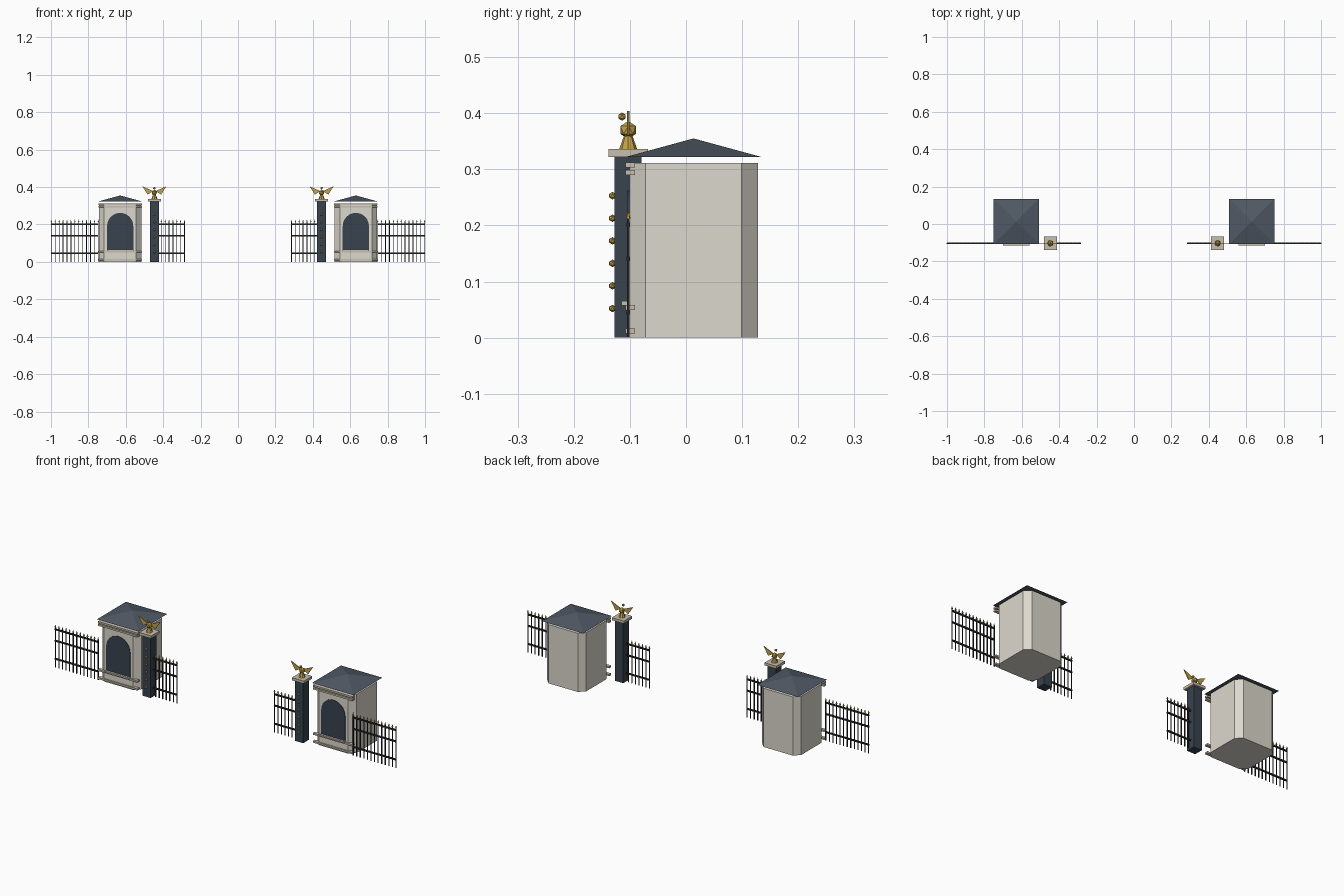
import bpy, bmesh
from math import pi, sin, cos, sqrt
from mathutils import Matrix

if "Cube" in bpy.data.objects:
    bpy.data.objects.remove(bpy.data.objects["Cube"])


def material(name, rgb):
    m = bpy.data.materials.new(name)
    m.diffuse_color = (*rgb, 1)
    m.use_nodes = True
    m.node_tree.nodes["Principled BSDF"].inputs["Base Color"].default_value = m.diffuse_color
    return m


STONE = material("stone", (0.72, 0.69, 0.61))
TRIM = material("trim_stone", (0.58, 0.52, 0.42))
SLATE = material("slate", (0.08, 0.10, 0.13))
DARK = material("dark_paint", (0.04, 0.055, 0.075))
IRON = material("iron", (0.02, 0.02, 0.025))
GOLD = material("gold", (0.55, 0.36, 0.07))


def finish(bm, name, mat):
    bmesh.ops.recalc_face_normals(bm, faces=bm.faces)
    me = bpy.data.meshes.new(name)
    bm.to_mesh(me)
    bm.free()
    me.materials.append(mat)
    ob = bpy.data.objects.new(name, me)
    bpy.context.collection.objects.link(ob)
    return ob


def add_box(bm, x0, x1, y0, y1, z0, z1):
    m = Matrix.Translation(((x0 + x1) / 2, (y0 + y1) / 2, (z0 + z1) / 2))
    bmesh.ops.create_cube(bm, size=1, matrix=m @ Matrix.Diagonal((x1 - x0, y1 - y0, z1 - z0, 1)))


def add_cone(bm, x, y, z0, z1, r0, r1, n, turn=0):
    bmesh.ops.create_cone(bm, cap_ends=True, segments=n, radius1=r0, radius2=r1, depth=z1 - z0,
                          matrix=Matrix.Translation((x, y, (z0 + z1) / 2)) @ Matrix.Rotation(turn, 4, 'Z'))


def add_ball(bm, x, y, z, r):
    bmesh.ops.create_icosphere(bm, subdivisions=1, radius=r, matrix=Matrix.Translation((x, y, z)))


def add_prism(bm, pts, offset):
    f = bm.faces.new([bm.verts.new(p) for p in pts])
    r = bmesh.ops.extrude_face_region(bm, geom=[f])
    bmesh.ops.translate(bm, vec=offset, verts=[v for v in r["geom"] if isinstance(v, bmesh.types.BMVert)])
    bmesh.ops.recalc_face_normals(bm, faces=bm.faces)


BX, BY, H, C = 0.63, 0.0135, 0.1145, 0.029   # booth centre, half size, chamfer
PX, FY = 0.447, -0.103                       # pillar x, fence line y

for s, side in ((-1, "left"), (1, "right")):
    bx, px = s * BX, s * PX

    # booth with chamfered corners
    bm = bmesh.new()
    k = H - C
    octagon = [(-k, -H), (k, -H), (H, -k), (H, k), (k, H), (-k, H), (-H, k), (-H, -k)]
    add_prism(bm, [(bx + x, BY + y, 0) for x, y in octagon], (0, 0, 0.311))
    finish(bm, f"booth_body_{side}", STONE)

    # pyramid roof
    bm = bmesh.new()
    add_cone(bm, bx, BY, 0.322, 0.355, 0.121 * sqrt(2), 0, 4, pi / 4)
    finish(bm, f"booth_roof_{side}", SLATE)

    # horizontal mouldings and window sill
    bm = bmesh.new()
    for z in (0.012, 0.054, 0.294, 0.308):
        add_box(bm, bx - 0.116, bx + 0.116, -0.108, -0.091, z - 0.0045, z + 0.0045)
    add_box(bm, bx - 0.071, bx + 0.071, -0.115, -0.1, 0.057, 0.065)
    finish(bm, f"booth_mouldings_{side}", TRIM)

    # arched dark opening
    bm = bmesh.new()
    arch = [(0.07, 0.065)] + [(0.07 * cos(i * pi / 12), 0.192 + 0.07 * sin(i * pi / 12))
                              for i in range(13)] + [(-0.07, 0.065)]
    add_prism(bm, [(bx + x, -0.104, z) for x, z in arch], (0, 0.006, 0))
    finish(bm, f"arch_window_{side}", DARK)

    # gate pillar and cap
    bm = bmesh.new()
    add_box(bm, px - 0.024, px + 0.024, FY - 0.024, FY + 0.024, 0, 0.322)
    finish(bm, f"gate_pillar_{side}", DARK)
    bm = bmesh.new()
    add_box(bm, px - 0.035, px + 0.035, FY - 0.035, FY + 0.035, 0.322, 0.336)
    finish(bm, f"pillar_cap_{side}", TRIM)

    # gold studs
    bm = bmesh.new()
    for i in range(6):
        add_ball(bm, px, -0.131, 0.052 + 0.0402 * i, 0.0068)
    finish(bm, f"pillar_studs_{side}", GOLD)

    # gilded bird: base, body, head, wings
    bm = bmesh.new()
    add_cone(bm, px, FY, 0.336, 0.364, 0.016, 0.006, 8)
    add_ball(bm, px, FY, 0.370, 0.016)
    add_ball(bm, px, -0.114, 0.394, 0.0075)
    for w in (-1, 1):
        wing = [(0.006, 0.378), (0.064, 0.404), (0.036, 0.36)]
        add_prism(bm, [(px + w * x, FY - 0.002, z) for x, z in wing], (0, 0.004, 0))
    finish(bm, f"gilded_bird_{side}", GOLD)

    # fences either side of booth and pillar
    for part, x0, x1, n in (("outer", 0.745, 1.0, 13), ("inner", 0.284, 0.423, 7)):
        bars, tips = bmesh.new(), bmesh.new()
        a, b = sorted((s * x0, s * x1))
        for z in (0.045, 0.141, 0.201):
            add_box(bars, a, b, FY - 0.003, FY + 0.003, z - 0.004, z + 0.004)
        first, last = x0 + 0.002, x1 - 0.002
        if part == "inner":
            last = 0.41
        for i in range(n):
            x = s * (first + (last - first) * i / (n - 1))
            add_box(bars, x - 0.002, x + 0.002, FY - 0.002, FY + 0.002, 0, 0.213)
            add_cone(tips, x, FY, 0.212, 0.227, 0.0045, 0, 6)
        finish(bars, f"{part}_fence_{side}", IRON)
        finish(tips, f"{part}_fence_tips_{side}", GOLD)
